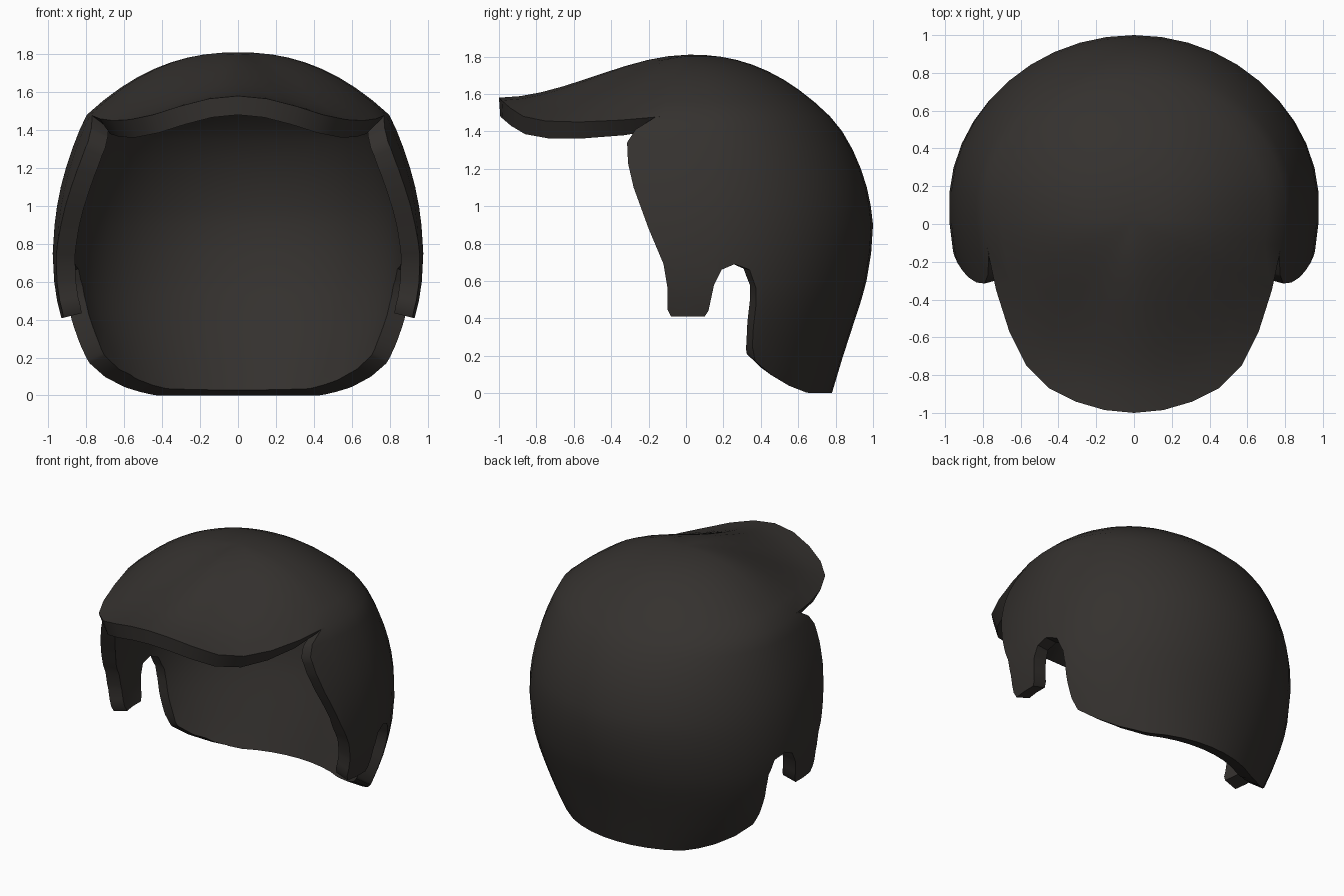
import bpy, bmesh, math
from mathutils import Vector

if "Cube" in bpy.data.objects:
    bpy.data.objects.remove(bpy.data.objects["Cube"])

CY = 0.1                      # centre of the horizontal sections
SECTIONS = [                  # height, half width, back extent
    (1.48, .80, .77), (1.4, .838, .835), (1.3, .877, .892), (1.2, .91, .935),
    (1.1, .937, .967), (1.0, .957, .988), (.9, .97, 1.0), (.75, .98, .99),
    (.6, .972, .965), (.5, .957, .938), (.4, .932, .905), (.3, .897, .873),
    (.2, .857, .84), (.1, .81, .81), (0, .75, .78)]
PEAK = [                      # half of the front peak's edge, side to centre
    (.73, -.35, 1.46), (.66, -.57, 1.45), (.57, -.75, 1.455), (.45, -.87, 1.48),
    (.31, -.94, 1.525), (.155, -.985, 1.565), (0, -1, 1.58)]
OPENING = [                   # side profile cut away: face, sideburn, ear, nape
    (-.125, 1.5), (-.27, 1.41), (-.315, 1.34), (-.31, 1.23), (-.28, 1.1),
    (-.2, .88), (-.12, .69), (-.1, .57), (-.1, .45), (-.08, .41), (.1, .41),
    (.12, .44), (.15, .58), (.19, .66), (.26, .69), (.34, .66), (.375, .56),
    (.375, .48), (.36, .35), (.355, .25), (.37, .17), (.45, .1), (.55, .04),
    (.64, .005), (.66, -.2), (-2, -.2), (-2, 1.6), (-.125, 1.6)]

start = -math.asin(.22 / (1.22 * .80))
BACK, FRONT = 24, 14
back_angles = [start + (math.pi - 2 * start) * i / BACK for i in range(BACK + 1)]
front_angles = [math.pi - start + (math.pi + 2 * start) * i / FRONT for i in range(1, FRONT)]


def section_point(a, z, w, b):
    r = b - CY if math.sin(a) > 0 else 1.22 * w
    return Vector((w * math.cos(a), CY + r * math.sin(a), z))


def bridge(bm, r1, r2):
    n = len(r1)
    for i in range(n):
        bm.faces.new((r1[i], r1[(i + 1) % n], r2[(i + 1) % n], r2[i]))


def to_object(bm, name):
    me = bpy.data.meshes.new(name)
    bm.to_mesh(me)
    bm.free()
    ob = bpy.data.objects.new(name, me)
    bpy.context.collection.objects.link(ob)
    return ob


# closed lower body
bm = bmesh.new()
rings = [[bm.verts.new(section_point(a, *s)) for a in back_angles + front_angles] for s in SECTIONS]
for r1, r2 in zip(rings, rings[1:]):
    bridge(bm, r1, r2)
bm.faces.new(rings[0])
bm.faces.new(rings[-1])
bmesh.ops.recalc_face_normals(bm, faces=bm.faces)
body = to_object(bm, "hair_shell")

# prism that cuts the face and ear openings
bm = bmesh.new()
sides = [[bm.verts.new((x, y, z)) for y, z in OPENING] for x in (-2, 2)]
bridge(bm, *sides)
for s in sides:
    bm.faces.new(s)
bmesh.ops.recalc_face_normals(bm, faces=bm.faces)
cutter = to_object(bm, "opening_cutter")
cutter.hide_render = True

mod = body.modifiers.new("opening", 'BOOLEAN')
mod.operation, mod.solver, mod.object = 'DIFFERENCE', 'EXACT', cutter
bpy.context.view_layer.update()
cut = bpy.data.meshes.new_from_object(body.evaluated_get(bpy.context.evaluated_depsgraph_get()))
body.modifiers.clear()
bpy.data.objects.remove(cutter)

# keep only the outer skin (flat cut faces and caps have no sideways normal)
bm = bmesh.new()
bm.from_mesh(cut)
bm.normal_update()
bmesh.ops.delete(bm, geom=[f for f in bm.faces if abs(f.normal.x) < 1e-3], context='FACES')

# crown with the overhanging front peak
rim = [section_point(a, *SECTIONS[0]) for a in back_angles]
rim += [Vector((-x, y, z)) for x, y, z in PEAK] + [Vector(p) for p in PEAK[-2::-1]]
top = Vector((0, .02, 1.81))
STEPS = 9
crown = []
for k in range(1, STEPS + 1):
    s = k / STEPS
    ring = []
    for p in rim:
        f = max(0, min(1, (-p.y - .12) / .88)) ** 1.3
        drop = (1 - f) * s ** 2.25 + f * (3 * s * s - 2 * s ** 3)
        co = top.lerp(p, s)
        co.z = top.z + (p.z - top.z) * drop
        ring.append(bm.verts.new(co))
    crown.append(ring)
pole = bm.verts.new(top)
n = len(rim)
for i in range(n):
    bm.faces.new((pole, crown[0][i], crown[0][(i + 1) % n]))
for r1, r2 in zip(crown, crown[1:]):
    bridge(bm, r2, r1)
bmesh.ops.remove_doubles(bm, verts=bm.verts, dist=.008)
bmesh.ops.recalc_face_normals(bm, faces=bm.faces)
bm.normal_update()
if max(bm.verts, key=lambda v: v.co.z).normal.z < 0:
    bmesh.ops.reverse_faces(bm, faces=bm.faces)
bm.to_mesh(body.data)
bm.free()

# wall thickness, shading and colour
sol = body.modifiers.new("thickness", 'SOLIDIFY')
sol.thickness, sol.offset = .1, -1
bpy.context.view_layer.objects.active = body
body.select_set(True)
bpy.ops.object.modifier_apply(modifier="thickness")
bpy.ops.object.shade_smooth_by_angle(angle=math.radians(40))
mat = bpy.data.materials.new("dark_brown")
mat.diffuse_color = (.035, .031, .028, 1)
mat.use_nodes = True
mat.node_tree.nodes["Principled BSDF"].inputs["Base Color"].default_value = mat.diffuse_color
body.data.materials.clear()
body.data.materials.append(mat)
